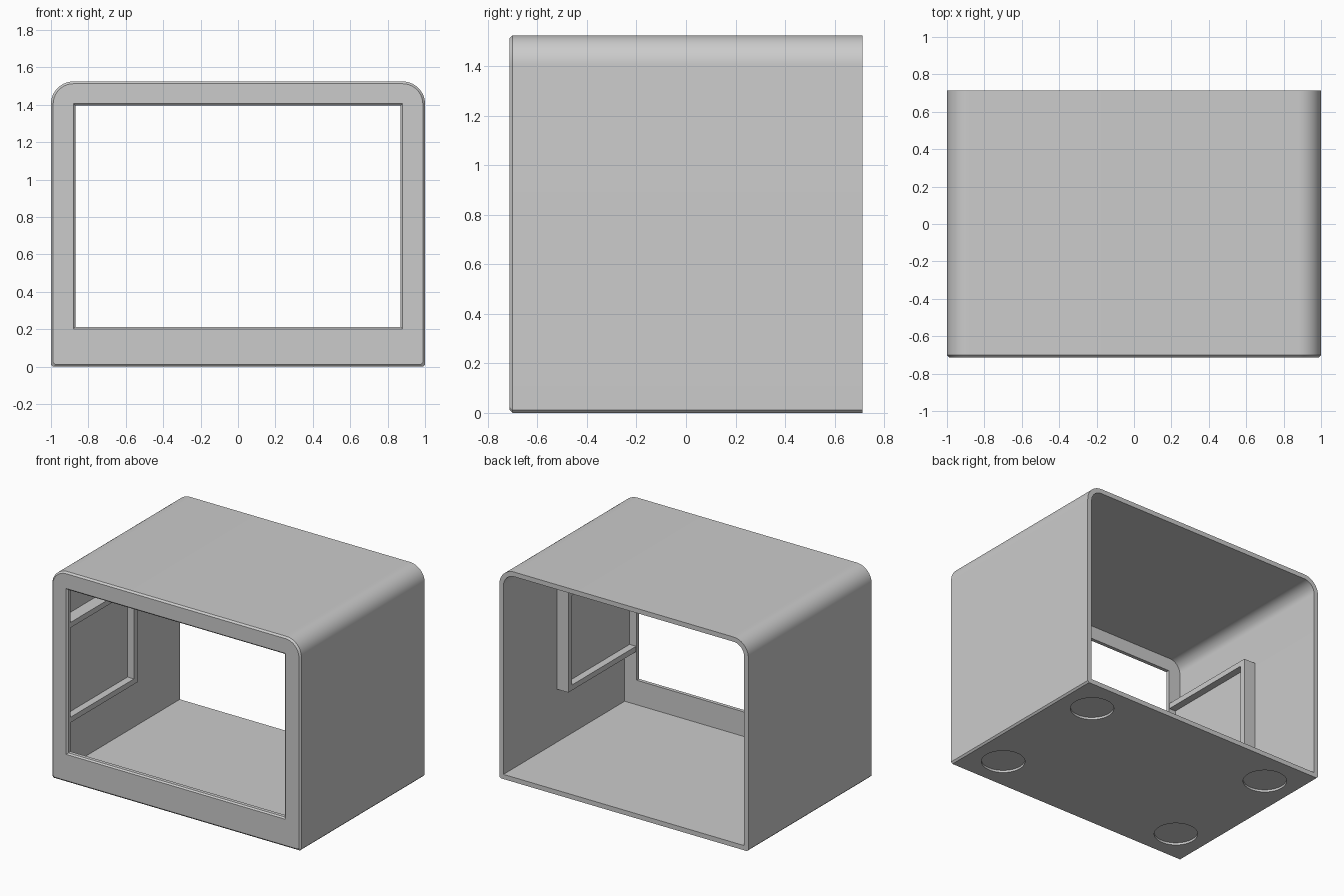
import bpy, bmesh, math

if "Cube" in bpy.data.objects:
    bpy.data.objects.remove(bpy.data.objects["Cube"], do_unlink=True)

HALF_Y, TOP, WALL, BEVEL = 0.713, 1.525, 0.034, 0.012

grey = bpy.data.materials.new("light grey")
grey.use_nodes = True
grey.diffuse_color = (0.6, 0.6, 0.6, 1)
grey.node_tree.nodes["Principled BSDF"].inputs["Base Color"].default_value = (0.6, 0.6, 0.6, 1)


def loft(name, rings):
    """Closed solid through rings of (x, y, z) points."""
    bm = bmesh.new()
    loops = [[bm.verts.new(p) for p in ring] for ring in rings]
    n = len(loops[0])
    for a, b in zip(loops, loops[1:]):
        for i in range(n):
            j = (i + 1) % n
            bm.faces.new((a[i], a[j], b[j], b[i]))
    bm.faces.new(loops[0])
    bm.faces.new(loops[-1])
    bmesh.ops.recalc_face_normals(bm, faces=bm.faces)
    mesh = bpy.data.meshes.new(name)
    bm.to_mesh(mesh)
    bm.free()
    mesh.materials.append(grey)
    obj = bpy.data.objects.new(name, mesh)
    bpy.context.collection.objects.link(obj)
    return obj


def arch(y, half, z0, z1, radius, chamfer=0.0, steps=14):
    """Upright outline with round top corners and optional chamfered feet."""
    right = [(half - chamfer, z0), (half, z0 + chamfer)] if chamfer else [(half, z0)]
    for i in range(steps + 1):
        a = math.pi / 2 * i / steps
        right.append((half - radius + radius * math.cos(a), z1 - radius + radius * math.sin(a)))
    outline = right + [(-x, z) for x, z in reversed(right)]
    return [(x, y, z) for x, z in outline]


def rect(y, x0, x1, z0, z1):
    return [(x0, y, z0), (x1, y, z0), (x1, y, z1), (x0, y, z1)]


def activate(obj):
    bpy.ops.object.select_all(action='DESELECT')
    obj.select_set(True)
    bpy.context.view_layer.objects.active = obj


def cut(obj, cutter):
    mod = obj.modifiers.new("cut", 'BOOLEAN')
    mod.operation, mod.solver, mod.object = 'DIFFERENCE', 'EXACT', cutter
    activate(obj)
    bpy.ops.object.modifier_apply(modifier=mod.name)
    bpy.data.objects.remove(cutter, do_unlink=True)


# Housing: rounded box with a chamfered front rim and bottom edges
housing = loft("housing", [
    arch(-HALF_Y, 1 - BEVEL, BEVEL, TOP - BEVEL, 0.12 - BEVEL, BEVEL),
    arch(-HALF_Y + BEVEL, 1, 0, TOP, 0.12, BEVEL),
    arch(HALF_Y, 1, 0, TOP, 0.12, BEVEL)])

# Cavity open at the back
cut(housing, loft("cavity_cutter", [
    arch(y, 1 - WALL, WALL, TOP - WALL, 0.12 - WALL) for y in (-HALF_Y + 0.036, 1)]))

# Front window with a chamfered edge
cut(housing, loft("window_cutter", [
    rect(y, -0.87 - d, 0.87 + d, 0.212 - d, 1.396 + d)
    for y, d in ((-HALF_Y - 0.01, 0.02), (-HALF_Y + 0.01, 0), (-0.5, 0))]))

# Round foot recesses under the floor
for sx in (-1, 1):
    for sy in (-1, 1):
        circle = [math.tau * i / 48 for i in range(48)]
        cut(housing, loft("foot_cutter", [
            [(sx * 0.75 + 0.145 * math.cos(a), sy * 0.46 + 0.145 * math.sin(a), z) for a in circle]
            for z in (-0.1, 0.016)]))

activate(housing)
bpy.ops.object.shade_smooth_by_angle(angle=math.radians(25))

# Side brackets: shallow trays on both inner walls, open toward the front plate
bracket = loft("side_brackets", [rect(y, 0.875, 0.975, 0.418, 1.145) for y in (-0.69, 0.1)])
cut(bracket, loft("tray_cutter", [rect(y, 0.8, 0.927, 0.457, 1.106) for y in (-0.8, 0.057)]))
mirror = bracket.modifiers.new("mirror", 'MIRROR')
mirror.use_axis[0] = True
